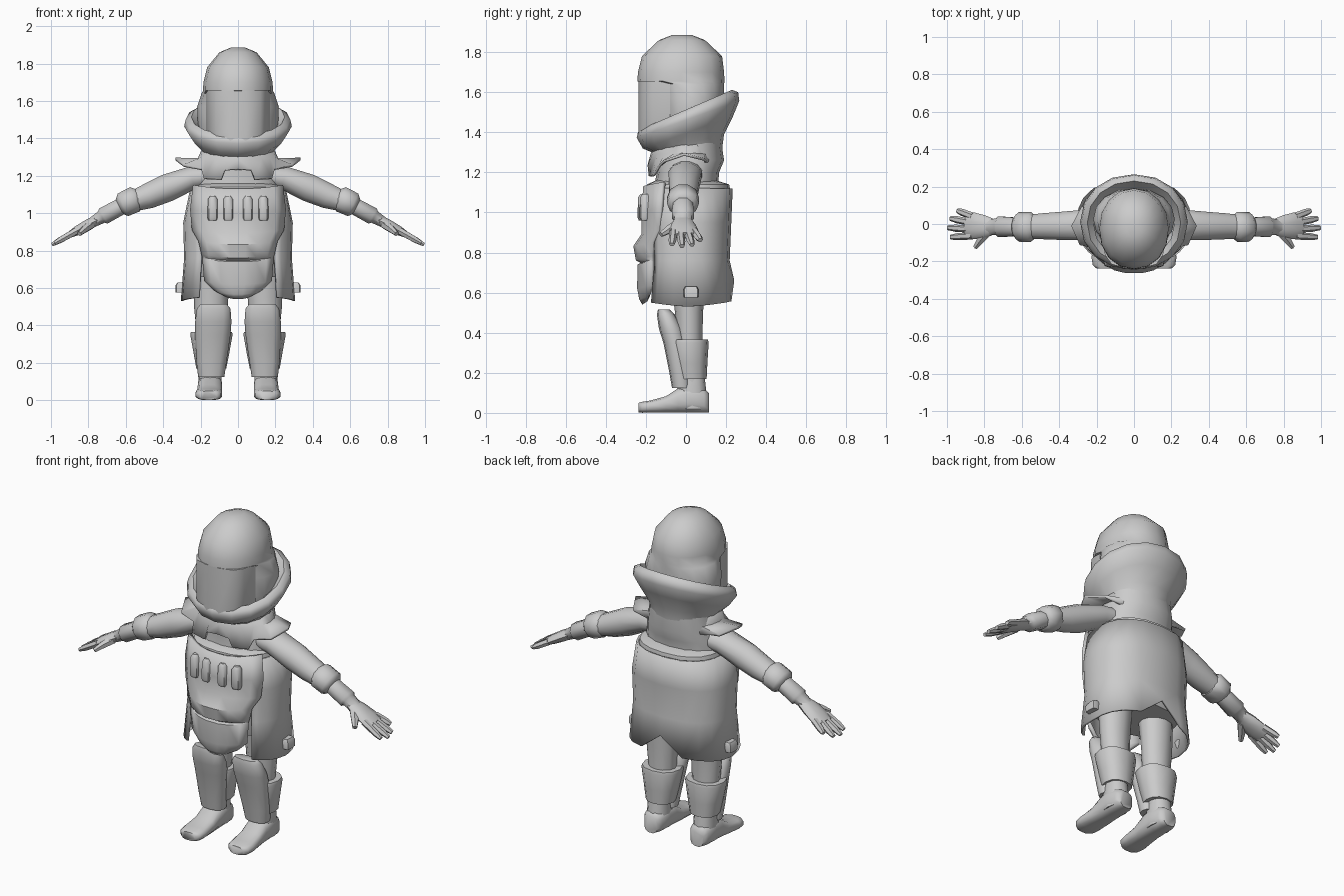
import bpy, bmesh, math
from mathutils import Vector

GREY = bpy.data.materials.new("plain_grey")
GREY.diffuse_color = (0.6, 0.6, 0.6, 1)


def finish(name, bm, mirror=False, thick=0.0, angle=50):
    bmesh.ops.recalc_face_normals(bm, faces=bm.faces)
    me = bpy.data.meshes.new(name)
    bm.to_mesh(me)
    bm.free()
    ob = bpy.data.objects.new(name, me)
    bpy.context.collection.objects.link(ob)
    me.materials.append(GREY)
    bpy.ops.object.select_all(action='DESELECT')
    ob.select_set(True)
    bpy.context.view_layer.objects.active = ob
    bpy.ops.object.shade_smooth_by_angle(angle=math.radians(angle))
    if mirror:
        ob.modifiers.new("mirror", 'MIRROR')
    if thick:
        m = ob.modifiers.new("thickness", 'SOLIDIFY')
        m.thickness, m.offset = thick, 0
    return ob


def skin(bm, rings, closed=True, caps=True):
    rows = [[bm.verts.new(p) for p in r] for r in rings]
    n = len(rows[0])
    for a, b in zip(rows, rows[1:]):
        for i in range(n if closed else n - 1):
            j = (i + 1) % n
            bm.faces.new((a[i], a[j], b[j], b[i]))
    if caps:
        bm.faces.new(rows[0])
        bm.faces.new(rows[-1])


def power(v, e):
    return math.copysign(abs(v) ** (2 / e), v) if abs(v) > 1e-6 else 0.0


def oval(t, rx, ry, e=2.0):
    """Point on a rounded oval; t = 0 is the front, 90 the +x side."""
    t = math.radians(t)
    return rx * power(math.sin(t), e), -ry * power(math.cos(t), e)


def loft(name, rings, n=16, e=2.0, caps=True, mirror=False, thick=0, angle=50):
    """Stacked ovals: (z, cx, cy, rx, ry, tilt along y)."""
    bm, out = bmesh.new(), []
    for z, cx, cy, rx, ry, tilt in rings:
        ring = [oval(360 * i / n, rx, ry, e) for i in range(n)]
        out.append([(cx + x, cy + y, z + tilt * y) for x, y in ring])
    skin(bm, out, caps=caps)
    return finish(name, bm, mirror, thick, angle)


def tube(name, path, n=10, e=2.0, axis=None, angle=50):
    """Mirrored limb along a path: (x, y, z, sideways radius, other radius)."""
    pts = [Vector(p[:3]) for p in path]
    bm, out = bmesh.new(), []
    for i, p in enumerate(pts):
        d = axis or (pts[min(i + 1, len(pts) - 1)] - pts[max(i - 1, 0)]).normalized()
        ref = Vector((1, 0, 0)) if abs(d.y) > 0.8 else Vector((0, 1, 0))
        u = (ref - d * ref.dot(d)).normalized()
        v = d.cross(u)
        ring = [oval(360 * (k + 0.5) / n, path[i][3], path[i][4], e) for k in range(n)]
        out.append([p + u * a + v * b for a, b in ring])
    skin(bm, out)
    return finish(name, bm, True, 0, angle)


def panel(name, rows, thick):
    """Bowed front sheet: (z, half width, centre y, edge y)."""
    bm = bmesh.new()
    steps = (-1, -0.8, -0.5, -0.2, 0.2, 0.5, 0.8, 1)
    skin(bm, [[(w * s, yc + (ye - yc) * abs(s) ** 2.5, z + 0.02 * s * s) for s in steps]
              for z, w, yc, ye in rows], closed=False, caps=False)
    return finish(name, bm, False, thick, 40)


# Head: domed helmet with a brow that overhangs the face
loft("helmet", [
    (1.885, 0, -0.02, 0.04, 0.05, 0), (1.86, 0, -0.02, 0.10, 0.115, 0),
    (1.78, 0, -0.02, 0.165, 0.20, 0), (1.70, 0, -0.025, 0.185, 0.215, 0),
    (1.655, 0, -0.025, 0.187, 0.217, 0), (1.64, 0, 0.015, 0.195, 0.175, 0),
    (1.57, 0, 0.025, 0.218, 0.165, 0), (1.46, 0, 0.025, 0.215, 0.16, 0),
    (1.36, 0, 0.03, 0.18, 0.15, 0)], e=2.1)

# Visor: bent upright shield under the brow
outline = [(0.17, -0.08), (0.155, -0.165), (0.12, -0.215), (0.045, -0.237)]
outline += [(-x, y) for x, y in reversed(outline)]
bm = bmesh.new()
skin(bm, [[(x, y, 1.655) for x, y in outline], [(x, y, 1.43) for x, y in outline],
          [(x * 0.85, y, 1.375) for x, y in outline]])
finish("visor", bm, angle=45)

# Collar: wide rounded roll tilted up towards the back
loft("collar", [
    (1.30, 0, 0.015, 0.18, 0.165, 0.1), (1.345, 0, 0.01, 0.20, 0.18, 0.25),
    (1.40, 0, 0.01, 0.245, 0.225, 0.36), (1.465, 0, 0.01, 0.288, 0.256, 0.36),
    (1.50, 0, 0.01, 0.28, 0.25, 0.40), (1.515, 0, 0.005, 0.25, 0.225, 0.43),
    (1.48, 0, 0.0, 0.215, 0.19, 0.42)], caps=False, n=16, e=2.1, angle=65)

# Neck and chest
loft("neck", [(1.42, 0, 0.02, 0.19, 0.165, 0), (1.36, 0, 0.015, 0.19, 0.16, 0),
              (1.26, 0, 0.015, 0.20, 0.175, 0), (1.20, 0, 0.01, 0.215, 0.155, 0),
              (1.13, 0, 0.0, 0.23, 0.16, 0), (1.05, 0, 0.0, 0.23, 0.16, 0)], e=2.2, angle=65)

# Shoulder cape with pointed flaps
hem = [(0, -0.185, 1.235), (0.07, -0.185, 1.23), (0.09, -0.18, 1.18), (0.18, -0.16, 1.185),
       (0.195, -0.13, 1.235), (0.29, -0.11, 1.255), (0.335, -0.01, 1.29),
       (0.28, 0.09, 1.265), (0.18, 0.10, 1.25), (0.09, 0.13, 1.25), (0, 0.14, 1.25)]
top, mid = [], []
for i in range(len(hem)):
    x, y = oval(18 * i, 0.175, 0.155)
    top.append((x, y + 0.005, 1.37))
    x, y = oval(18 * i, 0.21, 0.165)
    mid.append((x, y - 0.005, 1.29))
bm = bmesh.new()
skin(bm, [top, mid, hem], closed=False, caps=False)
finish("shoulder_cape", bm, mirror=True, thick=0.014, angle=45)

# Coat body
coat = [(1.12, 0.252, 0.217), (0.95, 0.287, 0.21), (0.76, 0.282, 0.202), (0.53, 0.30, 0.225)]
loft("coat_body", [(1.16, 0, 0.0, 0.20, 0.15, 0), (1.14, 0, 0.01, 0.24, 0.205, 0)] +
     [(z, 0, 0.01, rx - 0.008, ry - 0.008, 0) for z, rx, ry in coat[:3]] +
     [(0.66, 0, 0.01, 0.24, 0.17, 0)], e=2.4, n=20)

# Coat skirt: open at the front, notched at the back
angles = [40, 50, 62, 75, 90, 105, 120, 138, 158, 180]
rows = []
for k, (z, rx, ry) in enumerate(coat):
    row = []
    for t in angles:
        x, y = oval(t, rx, ry, 2.4)
        lift = 0.0
        if k == 3:
            lift = 0.13 if t == 180 else 0.035 * abs(t - 90) / 90
        row.append((x, y + 0.01, z + lift))
    rows.append(row)
bm = bmesh.new()
skin(bm, rows, closed=False, caps=False)
finish("coat_skirt", bm, mirror=True, thick=0.012, angle=60)

# Apron with a belly roll and a rounded lower pocket
panel("apron", [
    (1.13, 0.235, -0.205, -0.11), (1.0, 0.25, -0.215, -0.12), (0.89, 0.24, -0.213, -0.13),
    (0.83, 0.205, -0.255, -0.16), (0.765, 0.19, -0.243, -0.165), (0.745, 0.185, -0.215, -0.165),
    (0.735, 0.185, -0.235, -0.165), (0.62, 0.175, -0.235, -0.165), (0.57, 0.12, -0.225, -0.18),
    (0.545, 0.07, -0.21, -0.19)], 0.02)

# Four cartridges across the chest
for i, x in enumerate((-0.135, -0.052, 0.052, 0.135)):
    y = -0.218 + abs(x) * 0.12
    loft("cartridge_%d" % (i + 1), [
        (1.092, x, y, 0.014, 0.015, 0), (1.075, x, y, 0.026, 0.028, 0),
        (0.975, x, y, 0.028, 0.03, 0), (0.96, x, y, 0.022, 0.024, 0)], n=8, e=2.5)

# Hip buckles
loft("hip_buckle", [(0.63, 0.305, 0.025, 0.018, 0.03, 0), (0.615, 0.308, 0.025, 0.025, 0.038, 0),
                    (0.575, 0.311, 0.025, 0.022, 0.036, 0)], n=8, e=5, mirror=True)

# Arms, cuffs and wrist wraps
tube("arm", [(0.15, 0, 1.20, 0.085, 0.06), (0.25, -0.005, 1.187, 0.085, 0.065),
             (0.38, -0.01, 1.135, 0.078, 0.077), (0.48, -0.012, 1.092, 0.072, 0.07),
             (0.57, -0.015, 1.06, 0.065, 0.055)], n=12)
tube("cuff", [(0.53, -0.015, 1.08, 0.06, 0.05), (0.55, -0.015, 1.075, 0.08, 0.073),
              (0.615, -0.015, 1.045, 0.08, 0.07), (0.635, -0.015, 1.035, 0.055, 0.045)])
tube("wrist_wrap", [(0.61, -0.015, 1.045, 0.052, 0.048), (0.72, -0.015, 0.985, 0.06, 0.05),
                    (0.73, -0.015, 0.98, 0.048, 0.038), (0.78, -0.015, 0.95, 0.043, 0.03)],
     n=8)

# Hands
tube("palm", [(0.75, -0.015, 0.965, 0.042, 0.028), (0.80, -0.015, 0.94, 0.062, 0.03),
              (0.86, -0.01, 0.907, 0.072, 0.026), (0.90, -0.006, 0.885, 0.062, 0.018)], n=10)
tips = [(0.945, 0.072, 0.862), (0.982, 0.03, 0.838), (0.995, -0.02, 0.832), (0.98, -0.07, 0.84)]
for i, (x, y, z) in enumerate(tips):
    b = Vector((0.865, 0.042 - 0.035 * i, 0.905))
    t = Vector((x, y, z))
    m = b.lerp(t, 0.7)
    tube("finger_%d" % (i + 1), [(*b, 0.02, 0.02), (*m, 0.019, 0.018), (*t, 0.013, 0.011)], n=6)
tube("thumb", [(0.785, -0.04, 0.94, 0.028, 0.026), (0.82, -0.085, 0.915, 0.023, 0.021),
               (0.848, -0.125, 0.89, 0.014, 0.013)], n=6)

# Legs
loft("leg", [(0.72, 0.14, 0.01, 0.10, 0.09, 0), (0.5, 0.145, 0.015, 0.09, 0.07, 0),
             (0.3, 0.14, 0.015, 0.075, 0.065, 0), (0.15, 0.15, 0.03, 0.06, 0.06, 0)],
     n=12, mirror=True)
loft("shin_guard", [
    (0.515, 0.13, -0.11, 0.07, 0.03, 0), (0.49, 0.13, -0.10, 0.09, 0.045, 0),
    (0.42, 0.132, -0.075, 0.097, 0.06, 0), (0.35, 0.135, -0.055, 0.095, 0.058, 0),
    (0.20, 0.142, -0.03, 0.08, 0.053, 0), (0.125, 0.143, -0.02, 0.07, 0.05, 0)],
    n=12, e=2.4, mirror=True)
loft("calf_wrap", [
    (0.365, 0.142, 0.015, 0.11, 0.095, 0), (0.35, 0.142, 0.015, 0.113, 0.098, 0),
    (0.25, 0.142, 0.022, 0.095, 0.085, 0), (0.17, 0.143, 0.028, 0.08, 0.075, 0)],
    n=12, e=2.3, mirror=True)

# Boots
loft("ankle", [(0.19, 0.15, 0.03, 0.058, 0.062, 0), (0.12, 0.15, 0.028, 0.062, 0.072, 0),
               (0.06, 0.15, 0.03, 0.062, 0.078, 0), (0.02, 0.15, 0.03, 0.06, 0.078, 0)],
     n=12, e=2.3, mirror=True, angle=60)
tube("foot", [(0.15, 0.115, 0.05, 0.042, 0.05), (0.15, 0.09, 0.06, 0.06, 0.06),
              (0.15, 0.02, 0.07, 0.066, 0.07),
              (0.15, -0.04, 0.062, 0.066, 0.062), (0.152, -0.10, 0.042, 0.068, 0.042),
              (0.156, -0.18, 0.031, 0.073, 0.031), (0.156, -0.22, 0.028, 0.066, 0.028),
              (0.156, -0.238, 0.026, 0.045, 0.024)],
     n=12, e=2.8, axis=Vector((0, -1, 0)), angle=60)
